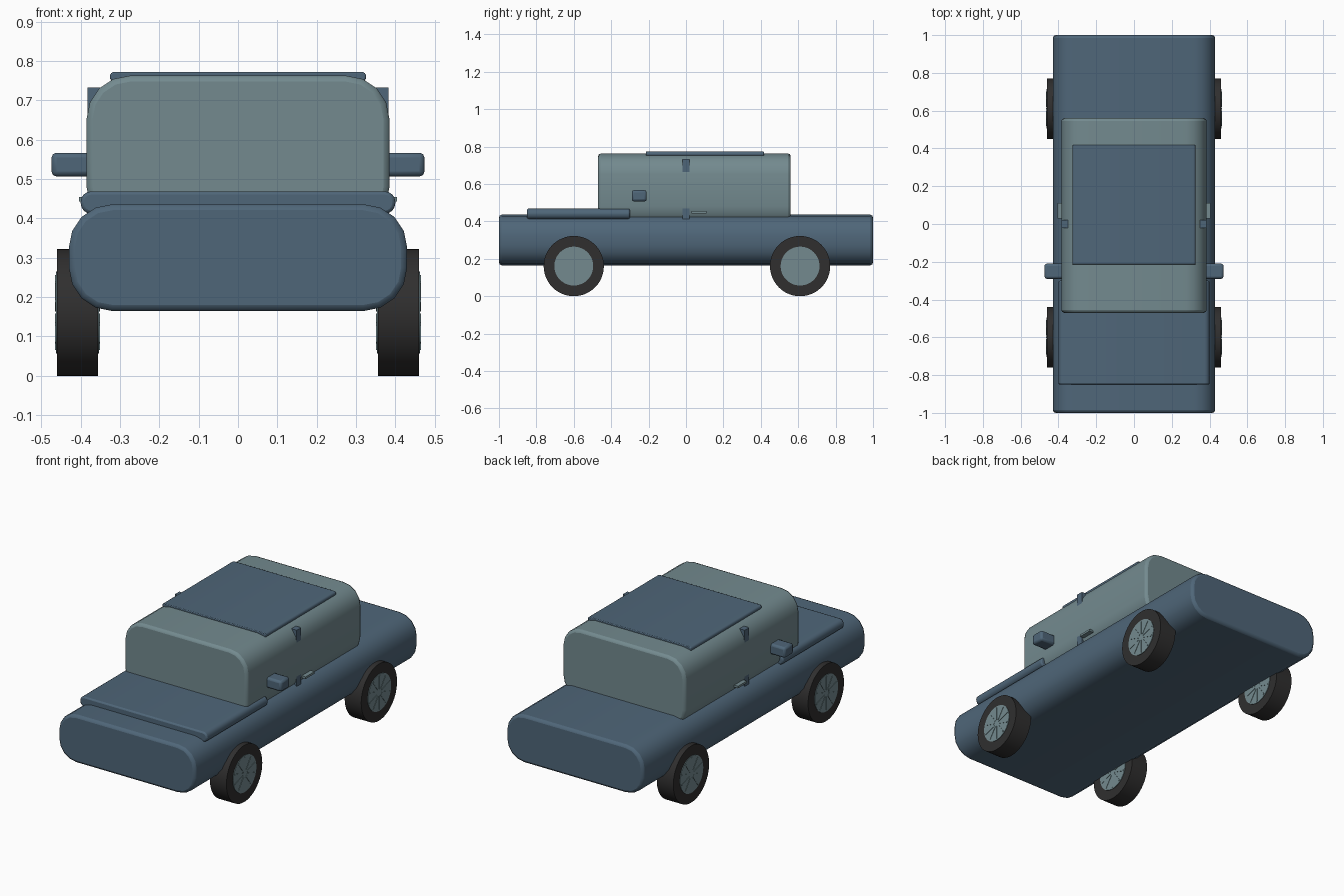
import bpy, bmesh, math
from mathutils import Matrix

if "Cube" in bpy.data.objects:
    bpy.data.objects.remove(bpy.data.objects["Cube"])


def material(name, rgb):
    m = bpy.data.materials.new(name)
    m.diffuse_color = (*rgb, 1)
    m.use_nodes = True
    m.node_tree.nodes["Principled BSDF"].inputs["Base Color"].default_value = m.diffuse_color
    return m


BLUE = material("slate_blue", (0.078, 0.133, 0.190))
GLASS = material("grey_teal", (0.172, 0.255, 0.275))
RUBBER = material("tyre_black", (0.029, 0.028, 0.028))


def finish(name, bm, mat, bevel=0.0, segs=2):
    bmesh.ops.recalc_face_normals(bm, faces=bm.faces[:])
    me = bpy.data.meshes.new(name)
    bm.to_mesh(me)
    bm.free()
    me.materials.append(mat)
    ob = bpy.data.objects.new(name, me)
    bpy.context.collection.objects.link(ob)
    if bevel:
        b = ob.modifiers.new("edge_bevel", 'BEVEL')
        b.width, b.segments = bevel, segs
        b.limit_method, b.angle_limit = 'ANGLE', math.radians(60)
    bpy.ops.object.select_all(action='DESELECT')
    ob.select_set(True)
    bpy.context.view_layer.objects.active = ob
    bpy.ops.object.shade_smooth_by_angle(angle=math.radians(30))
    return ob


def rounded_bar(name, mat, hx, y0, y1, z0, z1, r, bevel, segs=4):
    """Rounded rectangle in the xz plane, extruded along y."""
    bm = bmesh.new()
    pts = []
    for cx, cz, start in ((hx - r, z1 - r, 0), (r - hx, z1 - r, 90),
                          (r - hx, z0 + r, 180), (hx - r, z0 + r, 270)):
        for i in range(segs + 1):
            a = math.radians(start + 90 * i / segs)
            pts.append((cx + r * math.cos(a), cz + r * math.sin(a)))
    face = bm.faces.new([bm.verts.new((x, y0, z)) for x, z in pts])
    ext = bmesh.ops.extrude_face_region(bm, geom=[face])
    verts = [v for v in ext["geom"] if isinstance(v, bmesh.types.BMVert)]
    bmesh.ops.translate(bm, verts=verts, vec=(0, y1 - y0, 0))
    return finish(name, bm, mat, bevel)


def box(name, mat, x0, x1, y0, y1, z0, z1, bevel=0.0):
    bm = bmesh.new()
    m = (Matrix.Translation(((x0 + x1) / 2, (y0 + y1) / 2, (z0 + z1) / 2))
         @ Matrix.Diagonal((abs(x1 - x0), y1 - y0, z1 - z0, 1)))
    bmesh.ops.create_cube(bm, size=1, matrix=m)
    return finish(name, bm, mat, bevel)


def cylinder_x(name, mat, x, y, z, r, width, bevel=0.0):
    bm = bmesh.new()
    m = Matrix.Translation((x, y, z)) @ Matrix.Rotation(math.pi / 2, 4, 'Y')
    bmesh.ops.create_cone(bm, cap_ends=True, segments=48, radius1=r,
                          radius2=r, depth=width, matrix=m)
    return finish(name, bm, mat, bevel)


def spokes(name, mat, x, y, z, count, length, width):
    bm = bmesh.new()
    for i in range(count):
        m = (Matrix.Translation((x, y, z))
             @ Matrix.Rotation(2 * math.pi * i / count, 4, 'X')
             @ Matrix.Translation((0, 0, 0.02 + length / 2))
             @ Matrix.Diagonal((width, 0.008, length, 1)))
        bmesh.ops.create_cube(bm, size=1, matrix=m)
    return finish(name, bm, mat)


# main shell, cabin, bonnet and roof panel
rounded_bar("body", BLUE, 0.43, -1.0, 1.0, 0.165, 0.436, 0.11, 0.015)
rounded_bar("cabin", GLASS, 0.385, -0.47, 0.56, 0.37, 0.763, 0.11, 0.015)
rounded_bar("bonnet", BLUE, 0.40, -0.85, -0.30, 0.412, 0.469, 0.027, 0.008)
rounded_bar("roof_panel", BLUE, 0.326, -0.215, 0.417, 0.748, 0.773, 0.012, 0.004)

for s, side in ((1, "right"), (-1, "left")):
    # side details
    box(f"mirror_{side}", BLUE, s * 0.365, s * 0.474, -0.29, -0.21, 0.507, 0.567, 0.012)
    box(f"door_pillar_{side}", BLUE, s * 0.348, s * 0.383, -0.02, 0.02, 0.40, 0.733)
    box(f"door_handle_{side}", GLASS, s * 0.372, s * 0.404, 0.03, 0.11, 0.443, 0.455)
    # wheels with hubs running right through the tyre
    for y, end in ((-0.60, "front"), (0.61, "rear")):
        cylinder_x(f"tyre_{end}_{side}", RUBBER, s * 0.408, y, 0.161, 0.161, 0.104)
        cylinder_x(f"hub_{end}_{side}", GLASS, s * 0.408, y, 0.161, 0.104, 0.110)
        spokes(f"spokes_{end}_{side}", GLASS, s * 0.408, y, 0.161, 10, 0.075, 0.114)
